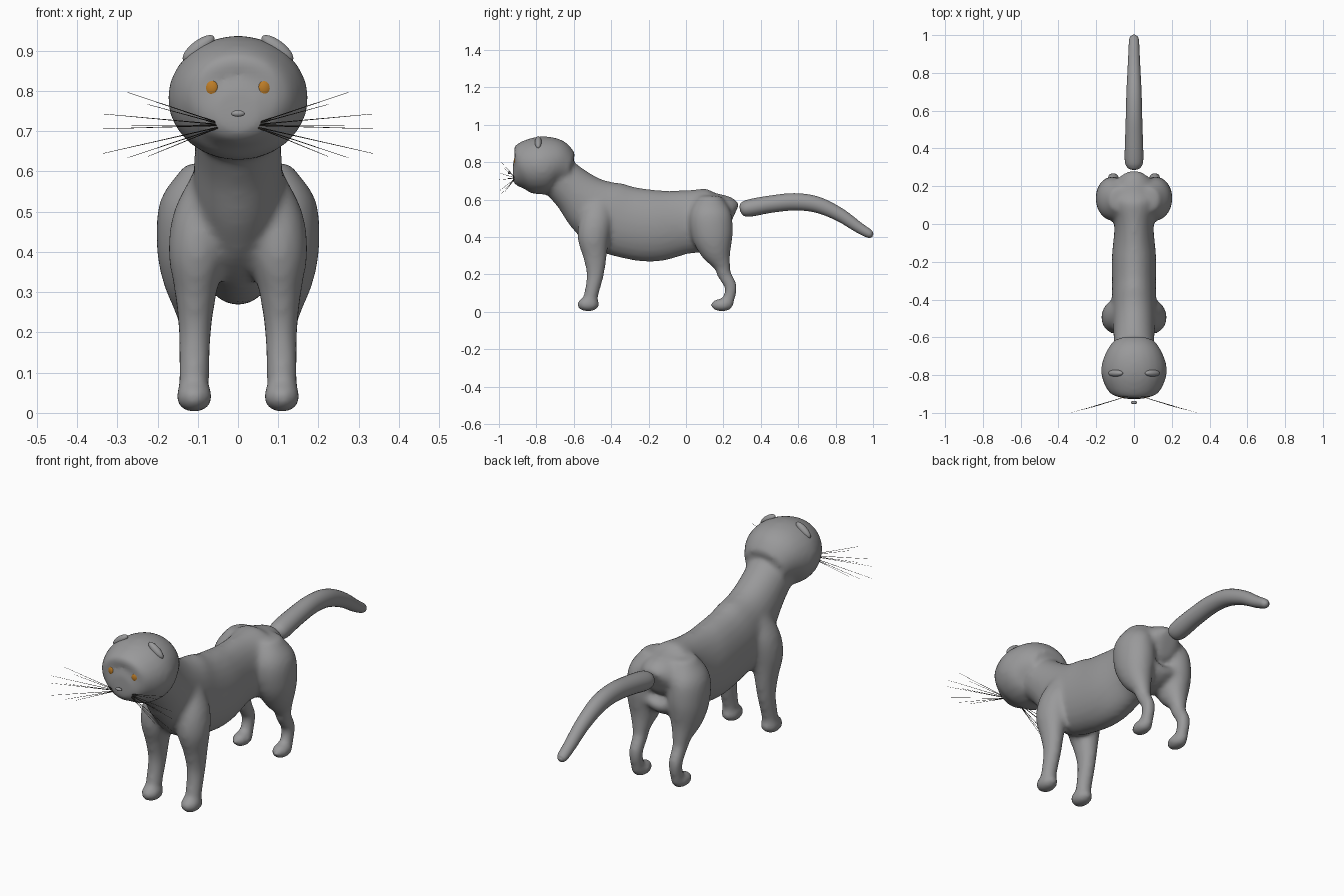
import bpy, bmesh, math
from mathutils import Vector, Matrix

if "Cube" in bpy.data.objects:
    bpy.data.objects.remove(bpy.data.objects["Cube"])


def material(name, colour):
    m = bpy.data.materials.new(name)
    m.use_nodes = True
    m.diffuse_color = (*colour, 1)
    m.node_tree.nodes["Principled BSDF"].inputs["Base Color"].default_value = (*colour, 1)
    return m


GREY = material("grey fur", (0.32, 0.32, 0.325))
ORANGE = material("orange eye", (0.5, 0.2, 0.02))
DARK = material("dark grey", (0.04, 0.035, 0.03))


def finish(name, bm, mat):
    bmesh.ops.recalc_face_normals(bm, faces=bm.faces)
    mesh = bpy.data.meshes.new(name)
    for f in bm.faces:
        f.smooth = True
    bm.to_mesh(mesh)
    bm.free()
    mesh.materials.append(mat)
    obj = bpy.data.objects.new(name, mesh)
    bpy.context.collection.objects.link(obj)
    return obj


def spline(stations, steps=6):
    """Smooth the list of stations with a Catmull-Rom spline."""
    p = [Vector(s) for s in stations]
    p = [p[0] * 2 - p[1]] + p + [p[-1] * 2 - p[-2]]
    out = []
    for a, b, c, d in zip(p, p[1:], p[2:], p[3:]):
        for i in range(steps):
            t = i / steps
            out.append((b * 2 + (c - a) * t + (a * 2 - b * 5 + c * 4 - d) * t ** 2
                        + (b * 3 - a - c * 3 + d) * t ** 3) * 0.5)
    return out + [p[-2]]


def loft(bm, stations, side=1, sides=24):
    """Skin elliptical rings along a path; station = x, y, z, half width, half depth."""
    pts = spline(stations)
    rings = []
    for i, s in enumerate(pts):
        ahead, behind = pts[min(i + 1, len(pts) - 1)], pts[max(i - 1, 0)]
        normal = Vector((0, behind[2] - ahead[2], ahead[1] - behind[1])).normalized()
        ring = []
        for k in range(sides):
            a = math.tau * k / sides
            co = Vector((s[0] + s[3] * math.cos(a), s[1], s[2])) + normal * s[4] * math.sin(a)
            co.x *= side
            ring.append(bm.verts.new(co))
        rings.append(ring)
    faces = [bm.faces.new(rings[0]), bm.faces.new(rings[-1])]
    for r, q in zip(rings, rings[1:]):
        for k in range(sides):
            n = (k + 1) % sides
            faces.append(bm.faces.new((r[k], r[n], q[n], q[k])))
    return faces


def ellipsoid(bm, centre, half, turn=0, axis='Y'):
    m = Matrix.Translation(centre) @ Matrix.Rotation(turn, 4, axis) @ Matrix.Diagonal((*half, 1))
    bmesh.ops.create_uvsphere(bm, u_segments=24, v_segments=14, radius=1, matrix=m)


# Body: torso, neck, head and legs fused into one skin
bm = bmesh.new()
loft(bm, [(0, .25, .50, .04, .06), (0, .22, .51, .11, .115), (0, .14, .49, .14, .17),
          (0, 0, .48, .105, .17), (0, -.17, .46, .117, .193), (0, -.32, .48, .117, .193),
          (0, -.42, .515, .117, .19), (0, -.51, .57, .113, .16), (0, -.60, .65, .108, .125),
          (0, -.70, .74, .11, .11)])
loft(bm, [(0, -.925, .765, .05, .05), (0, -.905, .765, .11, .10), (0, -.86, .775, .152, .137),
          (0, -.78, .782, .175, .155), (0, -.70, .785, .158, .142), (0, -.62, .76, .11, .09)])
for side in (1, -1):
    loft(bm, [(.07, -.46, .60, .04, .06), (.09, -.48, .50, .07, .085), (.1, -.495, .40, .073, .085),
              (.105, -.487, .30, .053, .065), (.107, -.485, .20, .041, .047),
              (.109, -.505, .10, .038, .039), (.109, -.515, .04, .038, .04)], side)
    ellipsoid(bm, (side * .109, -.523, .04), (.047, .061, .04))
    loft(bm, [(.08, .13, .62, .05, .06), (.108, .13, .53, .085, .11), (.113, .14, .42, .09, .113),
              (.115, .16, .33, .073, .087), (.112, .192, .25, .045, .047), (.11, .205, .2, .035, .038),
              (.11, .238, .14, .033, .034), (.11, .235, .09, .031, .032),
              (.11, .22, .04, .03, .032)], side)
    ellipsoid(bm, (side * .11, .192, .036), (.041, .062, .036))
body = finish("body", bm, GREY)
remesh = body.modifiers.new("fuse", 'REMESH')
remesh.mode = 'VOXEL'
remesh.voxel_size = 0.012
remesh.use_smooth_shade = True
relax = body.modifiers.new("relax", 'SMOOTH')
relax.factor = 0.5
relax.iterations = 12

# Tail, held apart from the rump
bm = bmesh.new()
loft(bm, [(0, .288, .548, .012, .012), (0, .30, .55, .036, .034), (0, .34, .555, .049, .046),
          (0, .45, .575, .047, .046), (0, .58, .588, .043, .046), (0, .70, .573, .04, .043),
          (0, .82, .52, .034, .036), (0, .92, .453, .029, .029), (0, .98, .417, .025, .023),
          (0, .999, .408, .01, .009)])
finish("tail", bm, GREY)

# Nose
bm = bmesh.new()
ellipsoid(bm, (0, -.945, .744), (.017, .008, .008))
finish("nose", bm, GREY)

# Ears, eyes and whiskers on each side
WHISKER_TIPS = [(.275, .797), (.225, .767), (.335, .743), (.265, .715),
                (.335, .706), (.335, .645), (.275, .634), (.225, .637)]
for side, label in ((1, "left"), (-1, "right")):
    bm = bmesh.new()
    ellipsoid(bm, (side * .098, -.79, .906), (.048, .018, .019), side * math.radians(38))
    finish(label + "_ear", bm, GREY)

    bm = bmesh.new()
    ellipsoid(bm, (side * .067, -.905, .807), (.021, .014, .024), side * .35, 'Z')
    finish(label + "_eye", bm, ORANGE)
    bm = bmesh.new()
    ellipsoid(bm, (side * .067, -.903, .807), (.025, .011, .027), side * .35, 'Z')
    finish(label + "_eye_rim", bm, DARK)

    bm = bmesh.new()
    for x, z in WHISKER_TIPS:
        root = Vector((side * .045, -.915, .715 + (z - .715) * .06))
        line = Vector((side * x, -.915 - .085 * (x / .335), z)) - root
        m = Matrix.Translation(root + line / 2) @ line.to_track_quat('Z', 'Y').to_matrix().to_4x4()
        bmesh.ops.create_cone(bm, cap_ends=True, segments=6, radius1=.0014, radius2=.0005,
                              depth=line.length, matrix=m)
    finish(label + "_whiskers", bm, DARK)
